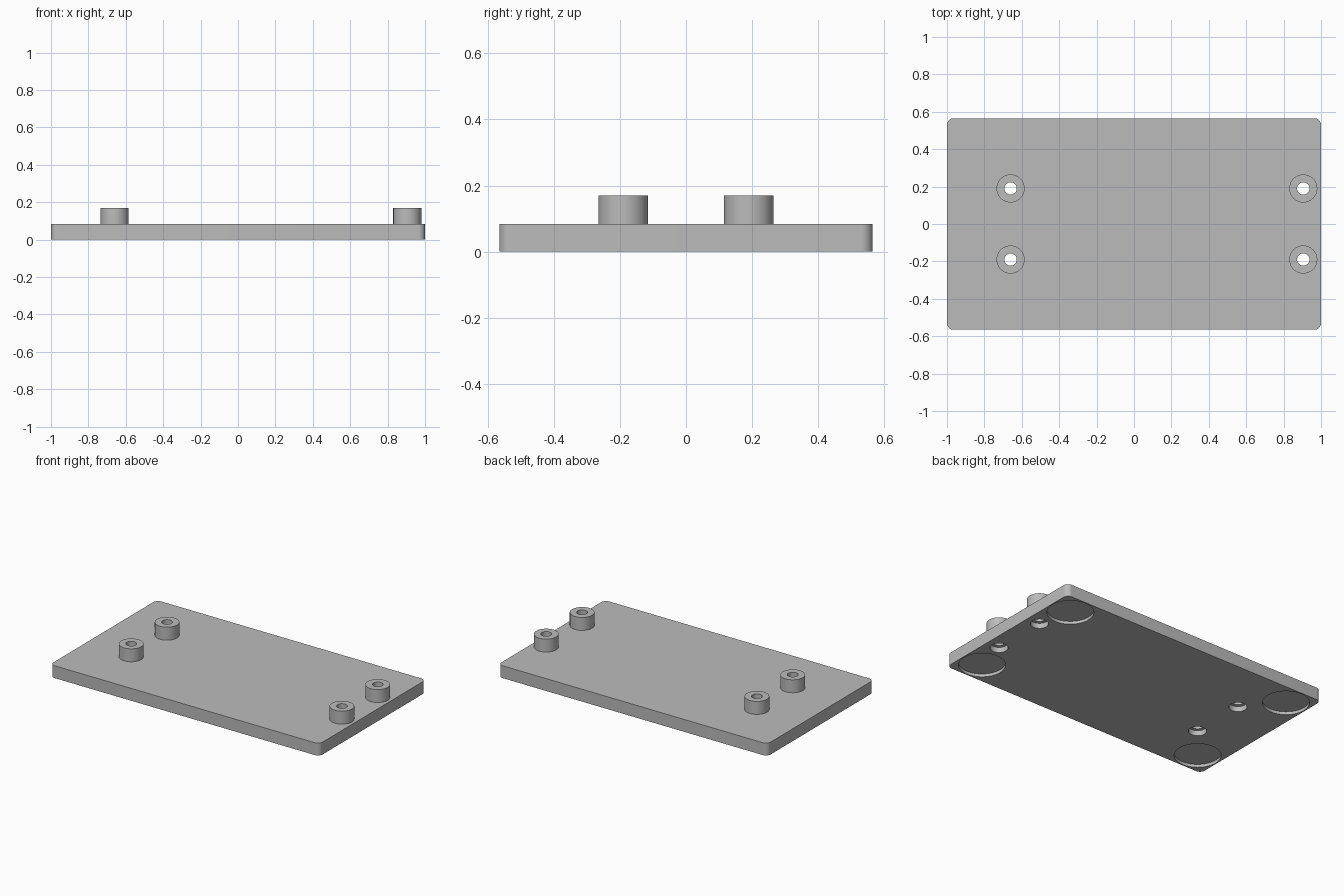
import bpy
import bmesh

cube = bpy.data.objects.get("Cube")
if cube:
    bpy.data.objects.remove(cube, do_unlink=True)

grey = bpy.data.materials.new("plain grey")
grey.use_nodes = True
grey.diffuse_color = (0.5, 0.5, 0.5, 1)
grey.node_tree.nodes["Principled BSDF"].inputs["Base Color"].default_value = (0.5, 0.5, 0.5, 1)

HALF_X, HALF_Y, THICK, TOP = 1.0, 0.565, 0.083, 0.17
BOSSES = [(x, y) for x in (-0.66, 0.905) for y in (-0.19, 0.19)]
FEET = [(x, y) for x in (-0.85, 0.85) for y in (-0.415, 0.415)]


def cylinder(name, spot, radius, z0, z1):
    bpy.ops.mesh.primitive_cylinder_add(
        vertices=64, radius=radius, depth=z1 - z0, location=(*spot, (z0 + z1) / 2))
    obj = bpy.context.object
    obj.name = name
    obj.data.materials.append(grey)
    return obj


def boolean(target, other, operation):
    mod = target.modifiers.new(operation.title(), 'BOOLEAN')
    mod.operation = operation
    mod.solver = 'EXACT'
    mod.object = other
    bpy.context.view_layer.objects.active = target
    bpy.ops.object.modifier_apply(modifier=mod.name)
    bpy.data.objects.remove(other, do_unlink=True)


# Base plate with rounded upright corners
bpy.ops.mesh.primitive_cube_add(size=1, location=(0, 0, THICK / 2))
plate = bpy.context.object
plate.name = "base_plate"
plate.scale = (2 * HALF_X, 2 * HALF_Y, THICK)
bpy.ops.object.transform_apply(location=False, rotation=False, scale=True)
bm = bmesh.new()
bm.from_mesh(plate.data)
corners = [e for e in bm.edges if abs(e.verts[0].co.z - e.verts[1].co.z) > THICK / 2]
bmesh.ops.bevel(bm, geom=corners, offset=0.035, segments=10, profile=0.5, affect='EDGES')
bm.to_mesh(plate.data)
bm.free()
plate.data.materials.append(grey)

# Raised bosses, bored through and counterbored from below
for spot in BOSSES:
    boolean(plate, cylinder("boss", spot, 0.075, THICK / 2, TOP), 'UNION')
    boolean(plate, cylinder("bore_cutter", spot, 0.033, -0.1, TOP + 0.1), 'DIFFERENCE')
    boolean(plate, cylinder("counterbore_cutter", spot, 0.055, -0.1, 0.035), 'DIFFERENCE')

# Shallow round recesses for feet under each corner
for spot in FEET:
    boolean(plate, cylinder("foot_recess_cutter", spot, 0.142, -0.1, 0.02), 'DIFFERENCE')

# Smooth round walls, crisp rims
bpy.ops.object.select_all(action='DESELECT')
plate.select_set(True)
bpy.context.view_layer.objects.active = plate
bpy.ops.object.shade_smooth_by_angle()
